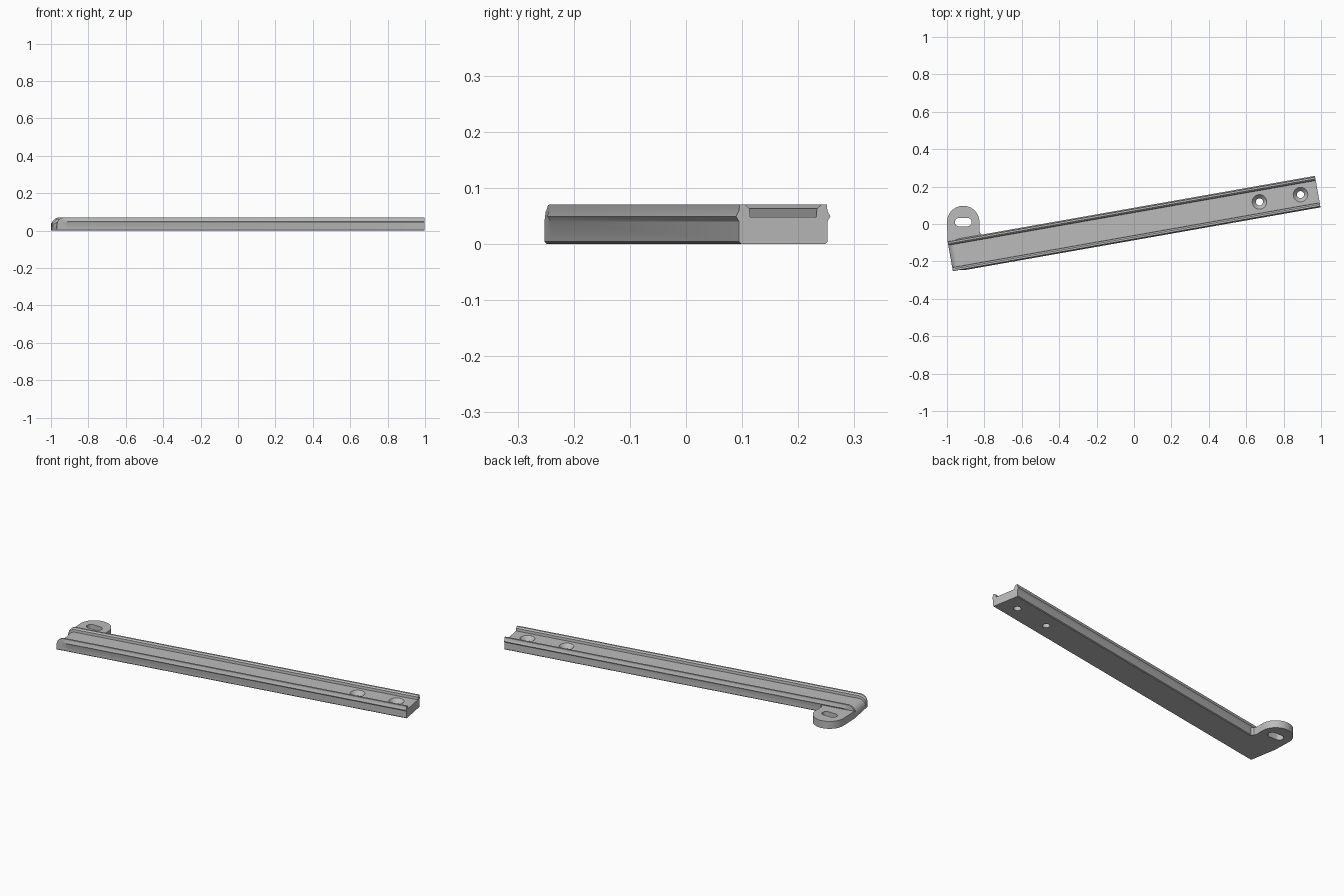
import bpy, bmesh
from math import pi, sin, cos, radians
from mathutils import Matrix

if "Cube" in bpy.data.objects:
    bpy.data.objects.remove(bpy.data.objects["Cube"])

grey = bpy.data.materials.new("plain grey")
grey.use_nodes = True
grey.diffuse_color = (0.5, 0.5, 0.5, 1)
grey.node_tree.nodes["Principled BSDF"].inputs["Base Color"].default_value = (0.5, 0.5, 0.5, 1)

TILT = Matrix.Rotation(radians(10), 4, 'Z')
HALF, FLOOR, TOP, ROUND = 0.9975, 0.048, 0.07, 0.04


def loft(name, rings, matrix=Matrix()):
    """Skin a list of equal-length closed rings and cap both ends."""
    bm = bmesh.new()
    loops = [[bm.verts.new(matrix @ Matrix.Translation(p).translation) for p in ring] for ring in rings]
    for a, b in zip(loops, loops[1:]):
        for i in range(len(a)):
            j = (i + 1) % len(a)
            bm.faces.new((a[i], a[j], b[j], b[i]))
    bm.faces.new(loops[0])
    bm.faces.new(loops[-1])
    bmesh.ops.recalc_face_normals(bm, faces=bm.faces)
    mesh = bpy.data.meshes.new(name)
    bm.to_mesh(mesh)
    bm.free()
    mesh.materials.append(grey)
    obj = bpy.data.objects.new(name, mesh)
    bpy.context.collection.objects.link(obj)
    return obj


def select(obj):
    bpy.ops.object.select_all(action='DESELECT')
    obj.select_set(True)
    bpy.context.view_layer.objects.active = obj


def cut(obj, cutter):
    cutter.hide_render = True
    mod = obj.modifiers.new("cut", 'BOOLEAN')
    mod.operation, mod.solver, mod.object = 'DIFFERENCE', 'EXACT', cutter
    select(obj)
    bpy.ops.object.modifier_apply(modifier=mod.name)
    bpy.data.objects.remove(cutter)


def smooth(obj):
    select(obj)
    bpy.ops.object.shade_smooth_by_angle(angle=radians(24))


def arc(cx, cy, r, start, end, n):
    return [(cx + r * cos(start + (end - start) * i / n),
             cy + r * sin(start + (end - start) * i / n)) for i in range(n + 1)]


def section(u, drop=0.0, ridge=0.0855):
    """Channel cross-section; the top sinks by drop where the end rounds over."""
    side = [(0.076, 0), (0.08, 0.004), (0.08, 0.04), (ridge, 0.049), (0.08, 0.059),
            (0.079, TOP), (0.069, TOP), (0.061, 0.063), (0.06, FLOOR)]
    limit = TOP - drop
    half = []
    for i, (v, z) in enumerate(side):
        z = z - drop if i > 5 else min(z, limit - (5 - i) * 0.0005)
        half.append((v, max(z, 0)))
    return [(u, v, z) for v, z in half] + [(u, -v, z) for v, z in reversed(half)]


# Channel rail, rounded over at its left-hand end
rings = []
STEPS = 8
for i in range(STEPS + 1):
    a = pi / 2 * i / STEPS
    rings.append(section(-HALF + ROUND * (1 - cos(a)), ROUND * (1 - sin(a)), 0.0803))
rings += [section(-HALF + 0.06), section(HALF)]
rail = loft("channel_rail", rings, TILT)

# Two countersunk screw holes
for u in (0.681, 0.904):
    levels = [(-0.02, 0.019), (0.026, 0.019), (FLOOR, 0.039), (0.09, 0.039)]
    cutter = loft("screw_cutter", [[(x, y, z) for x, y in arc(u, 0, r, 0, 2 * pi, 32)[:-1]]
                                   for z, r in levels], TILT)
    cut(rail, cutter)
smooth(rail)

# Mounting tab with a round end and flared foot
TX, TY = -0.913, 0.01
outline = arc(TX, TY, 0.087, 0, pi, 28)
outline += [(-0.996, -0.1), (-0.81, -0.1), (-0.81, -0.058), (-0.822, -0.05), (-0.826, -0.035)]
tab = loft("mounting_tab", [[(x, y, z) for x, y in outline] for z in (0, 0.042)])

# Slotted hole through the tab
slot = arc(TX + 0.022, TY, 0.023, -pi / 2, pi / 2, 12) + arc(TX - 0.022, TY, 0.023, pi / 2, 1.5 * pi, 12)
cut(tab, loft("slot_cutter", [[(x, y, z) for x, y in slot] for z in (-0.02, 0.08)]))
smooth(tab)
